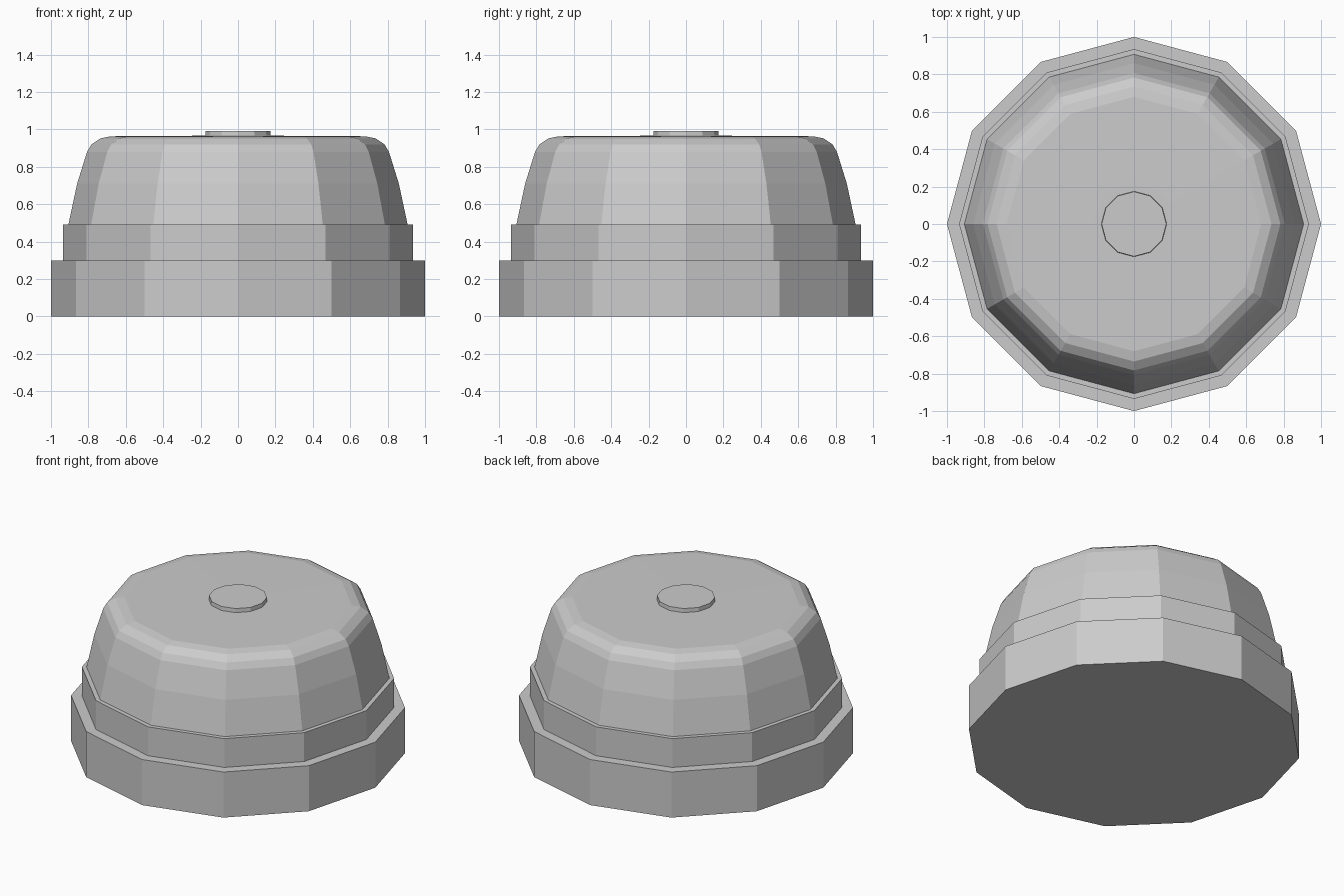
import bpy, bmesh
from math import cos, sin, tau

if "Cube" in bpy.data.objects:
    bpy.data.objects.remove(bpy.data.objects["Cube"])

SIDES = 12


def lathe(name, profile):
    """Closed twelve-sided solid from (radius, height) points, bottom to top."""
    bm = bmesh.new()
    rings = [[bm.verts.new((r * cos(tau * i / SIDES), r * sin(tau * i / SIDES), z))
              for i in range(SIDES)] for r, z in profile]
    for low, high in zip(rings, rings[1:]):
        for i in range(SIDES):
            j = (i + 1) % SIDES
            bm.faces.new((low[i], low[j], high[j], high[i]))
    bm.faces.new(rings[0][::-1])
    bm.faces.new(rings[-1])
    mesh = bpy.data.meshes.new(name)
    bm.to_mesh(mesh)
    bm.free()
    obj = bpy.data.objects.new(name, mesh)
    bpy.context.collection.objects.link(obj)
    return obj


# Stepped body: wide base, narrower collar, rounded dome with a nearly flat top
lathe("stepped_dome", [
    (1.0, 0.0), (1.0, 0.30),
    (0.935, 0.30), (0.935, 0.49),
    (0.907, 0.49), (0.86, 0.71), (0.807, 0.88), (0.783, 0.92),
    (0.735, 0.952), (0.68, 0.963), (0.22, 0.966), (0.175, 0.966),
    # Small raised button
    (0.173, 0.992),
])
